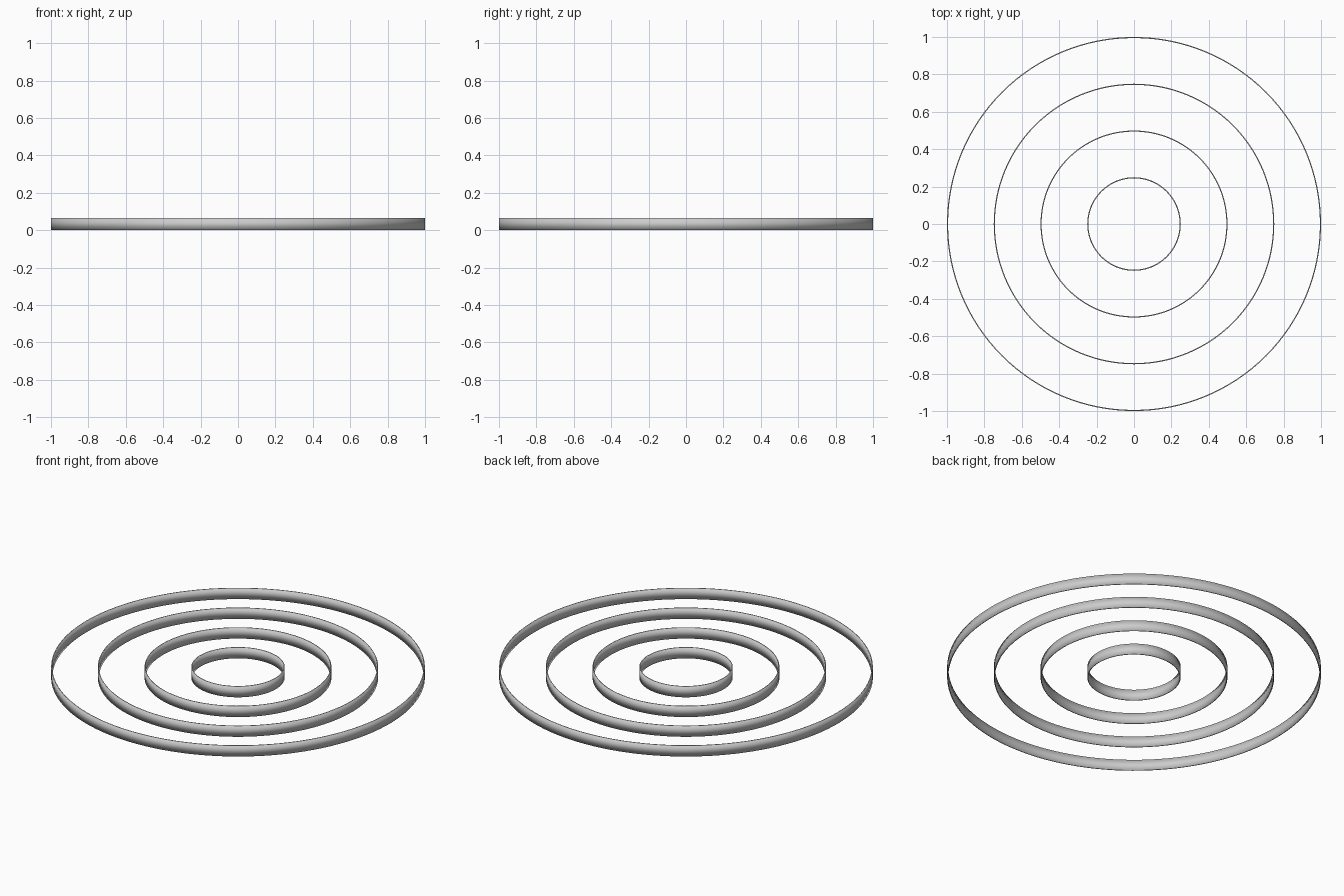
import bpy, bmesh
from math import cos, sin, tau

if "Cube" in bpy.data.objects:
    bpy.data.objects.remove(bpy.data.objects["Cube"])

HEIGHT = 0.064
THICK = 0.006
SEGMENTS = 128


def ring(name, outer):
    """Thin upright band: a narrow rectangular section swept round z."""
    inner = outer - THICK
    section = [(outer, 0), (outer, HEIGHT), (inner, HEIGHT), (inner, 0)]
    bm = bmesh.new()
    loops = []
    for i in range(SEGMENTS):
        a = tau * i / SEGMENTS
        loops.append([bm.verts.new((r * cos(a), r * sin(a), z)) for r, z in section])
    for i in range(SEGMENTS):
        p, q = loops[i], loops[(i + 1) % SEGMENTS]
        for j in range(4):
            k = (j + 1) % 4
            bm.faces.new((p[j], q[j], q[k], p[k])).smooth = True
    bmesh.ops.recalc_face_normals(bm, faces=bm.faces)
    mesh = bpy.data.meshes.new(name)
    bm.to_mesh(mesh)
    bm.free()
    obj = bpy.data.objects.new(name, mesh)
    bpy.context.collection.objects.link(obj)


# Four concentric rings, evenly spaced
for name, radius in (("inner_ring", 0.25), ("second_ring", 0.5),
                     ("third_ring", 0.75), ("outer_ring", 1.0)):
    ring(name, radius)
